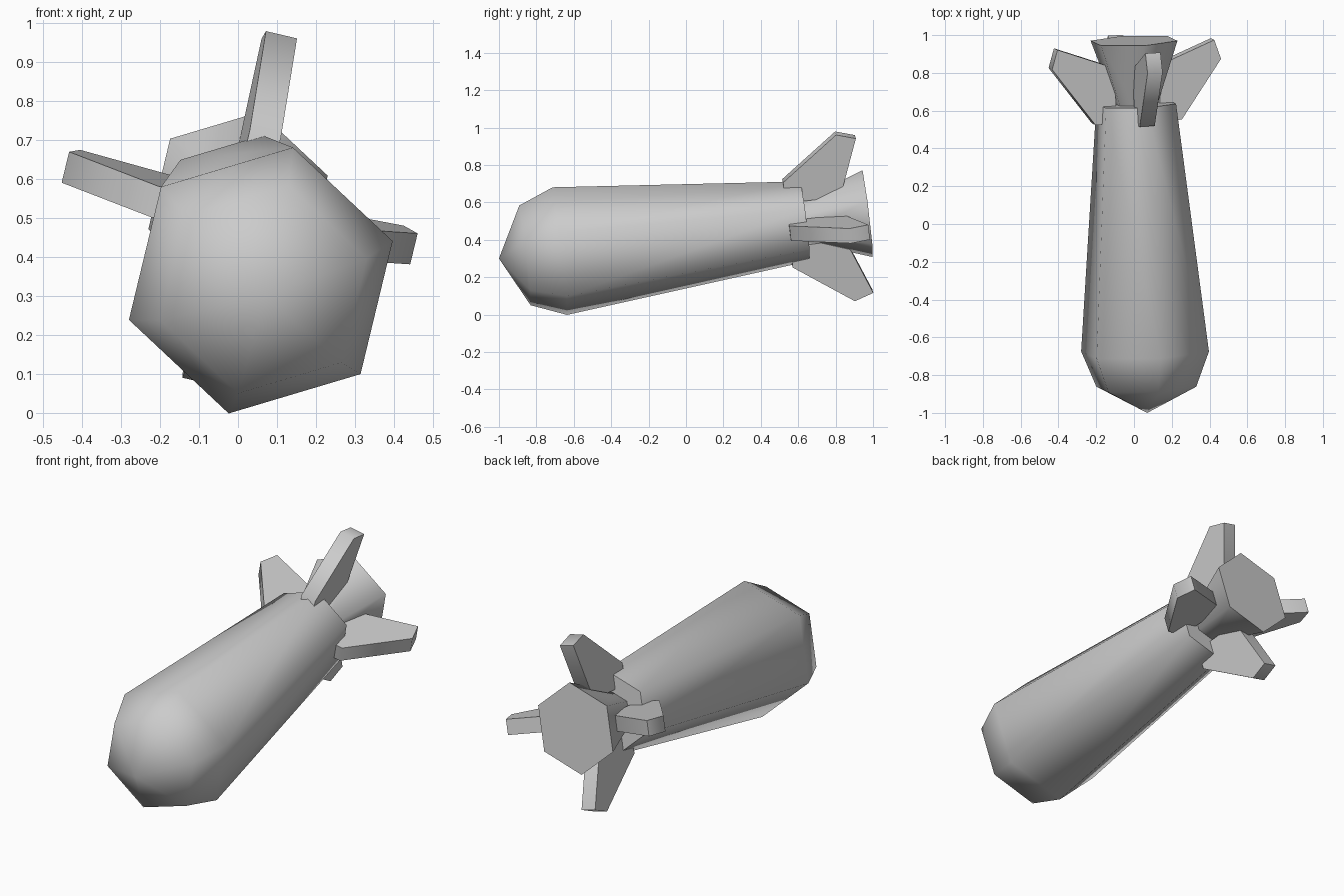
import bpy, bmesh, math
from mathutils import Vector, Matrix

if "Cube" in bpy.data.objects:
    bpy.data.objects.remove(bpy.data.objects["Cube"])

grey = bpy.data.materials.new("plain grey")
grey.use_nodes = True
COLOUR = (0.6, 0.6, 0.6, 1)
grey.diffuse_color = COLOUR
grey.node_tree.nodes["Principled BSDF"].inputs["Base Color"].default_value = COLOUR

# Tilted frame: origin at the nose tip, local z runs along the body to the tail
TIP = Vector((0.07, -1.0, 0.30))
AXIS = Vector((-0.07, 1.97, 0.24)).normalized()
ROLL = math.radians(76.5)
side = Vector((1, 0, 0))
side = (side - AXIS * side.dot(AXIS)).normalized()
up = side.cross(AXIS)
FRAME = Matrix.Translation(TIP) @ Matrix((side, up, AXIS)).transposed().to_4x4()


def finish(name, bm):
    bmesh.ops.recalc_face_normals(bm, faces=bm.faces[:])
    bm.transform(FRAME)
    mesh = bpy.data.meshes.new(name)
    bm.to_mesh(mesh)
    bm.free()
    mesh.materials.append(grey)
    obj = bpy.data.objects.new(name, mesh)
    bpy.context.collection.objects.link(obj)
    bpy.ops.object.select_all(action='DESELECT')
    obj.select_set(True)
    bpy.context.view_layer.objects.active = obj
    bpy.ops.object.shade_smooth_by_angle(angle=math.radians(65))


def hex_loft(name, rings, tip=False):
    """Six-sided loft through (distance, radius) rings, with an optional point at zero."""
    bm = bmesh.new()
    loops = [[bm.verts.new((r * math.cos(ROLL + k * math.pi / 3),
                            r * math.sin(ROLL + k * math.pi / 3), s)) for k in range(6)]
             for s, r in rings]
    for a, b in zip(loops, loops[1:]):
        for k in range(6):
            n = (k + 1) % 6
            bm.faces.new((a[k], a[n], b[n], b[k]))
    bm.faces.new(loops[-1])
    if tip:
        point = bm.verts.new((0, 0, 0))
        for k in range(6):
            bm.faces.new((point, loops[0][(k + 1) % 6], loops[0][k]))
    else:
        bm.faces.new(loops[0])
    finish(name, bm)


# up must be the upward cross direction for the roll angle to hold
if up.z < 0:
    up = -up
    FRAME = Matrix.Translation(TIP) @ Matrix((side, up, AXIS)).transposed().to_4x4()

# Body with pointed nose, and flared tail cone
hex_loft("body", [(0.14, 0.276), (0.328, 0.353), (1.65, 0.22)], tip=True)
hex_loft("tail_cone", [(1.60, 0.10), (1.986, 0.24)])

# Four swept fins, outline as (distance, radius)
FIN = [(1.555, 0.12), (1.555, 0.235), (1.865, 0.46), (1.968, 0.427), (1.87, 0.17), (1.80, 0.12)]
HALF = 0.041
for i, name in enumerate(("top_fin", "right_fin", "bottom_fin", "left_fin")):
    a = ROLL + i * math.pi / 2
    out = Vector((math.cos(a), math.sin(a), 0))
    across = Vector((-math.sin(a), math.cos(a), 0))
    bm = bmesh.new()
    face = bm.faces.new([bm.verts.new(out * r - across * HALF + Vector((0, 0, s))) for s, r in FIN])
    new = bmesh.ops.extrude_face_region(bm, geom=[face])["geom"]
    bmesh.ops.translate(bm, vec=across * HALF * 2,
                        verts=[v for v in new if isinstance(v, bmesh.types.BMVert)])
    finish(name, bm)
